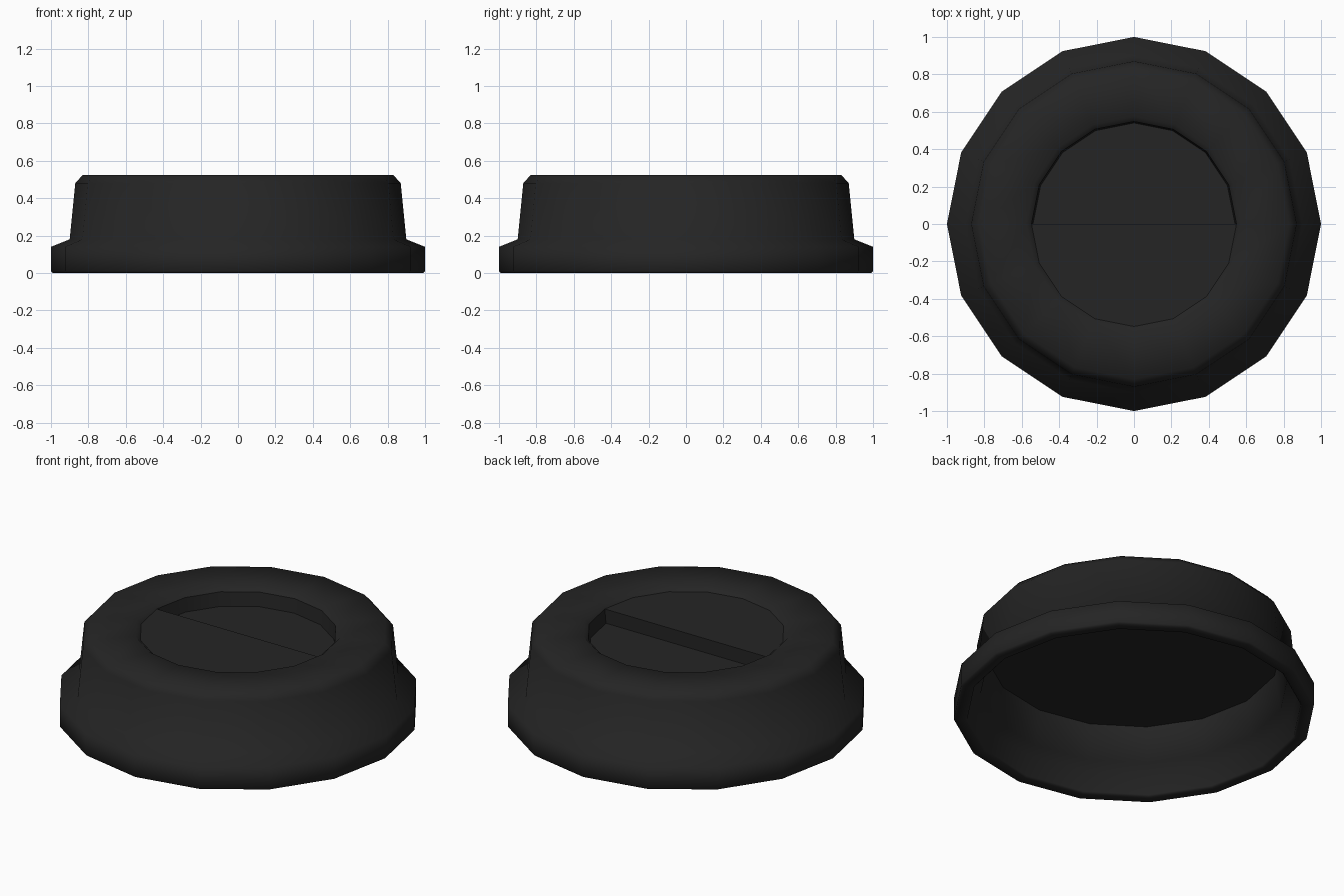
import bpy, bmesh, math

if "Cube" in bpy.data.objects:
    bpy.data.objects.remove(bpy.data.objects["Cube"])

SIDES = 16

black = bpy.data.materials.new("matte black plastic")
black.diffuse_color = (0.018, 0.018, 0.018, 1)
black.use_nodes = True
black.node_tree.nodes["Principled BSDF"].inputs["Base Color"].default_value = black.diffuse_color


def ring(bm, r, z, first=0, last=SIDES):
    """Vertices on a circle from step first up to (not including) step last."""
    pts = [2 * math.pi * i / SIDES for i in range(first, last)]
    return [bm.verts.new((r * math.cos(a), r * math.sin(a), z)) for a in pts]


def bridge(bm, a, b, closed=True):
    n = len(a)
    for i in range(n if closed else n - 1):
        j = (i + 1) % n
        bm.faces.new((a[i], a[j], b[j], b[i]))


def finish(bm, name, angle):
    mesh = bpy.data.meshes.new(name)
    bm.to_mesh(mesh)
    bm.free()
    mesh.materials.append(black)
    ob = bpy.data.objects.new(name, mesh)
    bpy.context.collection.objects.link(ob)
    bpy.ops.object.select_all(action='DESELECT')
    bpy.context.view_layer.objects.active = ob
    ob.select_set(True)
    bpy.ops.object.shade_smooth_by_angle(angle=math.radians(angle))
    return ob


# Lid shell: ceiling, inner wall, rolled rim, outer wall, top ring
profile = [(0.815, 0.38), (0.85, 0.17), (0.915, 0.14), (0.925, 0.01),
           (0.935, 0.0), (0.99, 0.0), (1.0, 0.01), (1.0, 0.14), (0.90, 0.18),
           (0.87, 0.48), (0.83, 0.525), (0.575, 0.525), (0.548, 0.50)]
bm = bmesh.new()
rings = [ring(bm, r, z) for r, z in profile]
bm.faces.new(list(reversed(rings[0])))
for a, b in zip(rings, rings[1:]):
    bridge(bm, b, a)
bmesh.ops.recalc_face_normals(bm, faces=bm.faces[:])
# the open shell is oriented by its top ring, which must face up
top = max(bm.faces, key=lambda f: f.calc_center_median().z)
if top.normal.z < 0:
    bmesh.ops.reverse_faces(bm, faces=bm.faces[:])
finish(bm, "lid_shell", 72)

# Raised front half and sunken back half of the centre disc
half = SIDES // 2
bm = bmesh.new()
bm.faces.new(ring(bm, 0.548, 0.50, half, SIDES + 1))
upper = ring(bm, 0.548, 0.50, 0, half + 1)
lower = ring(bm, 0.54, 0.415, 0, half + 1)
bridge(bm, upper, lower, closed=False)
bm.faces.new(lower)
bm.faces.new((upper[0], lower[0], lower[-1], upper[-1]))
bmesh.ops.remove_doubles(bm, verts=bm.verts[:], dist=0.0001)
bmesh.ops.recalc_face_normals(bm, faces=bm.faces[:])
floor = min(bm.faces, key=lambda f: f.calc_center_median().z)
if floor.normal.z < 0:
    bmesh.ops.reverse_faces(bm, faces=bm.faces[:])
finish(bm, "drinking_recess", 40)
